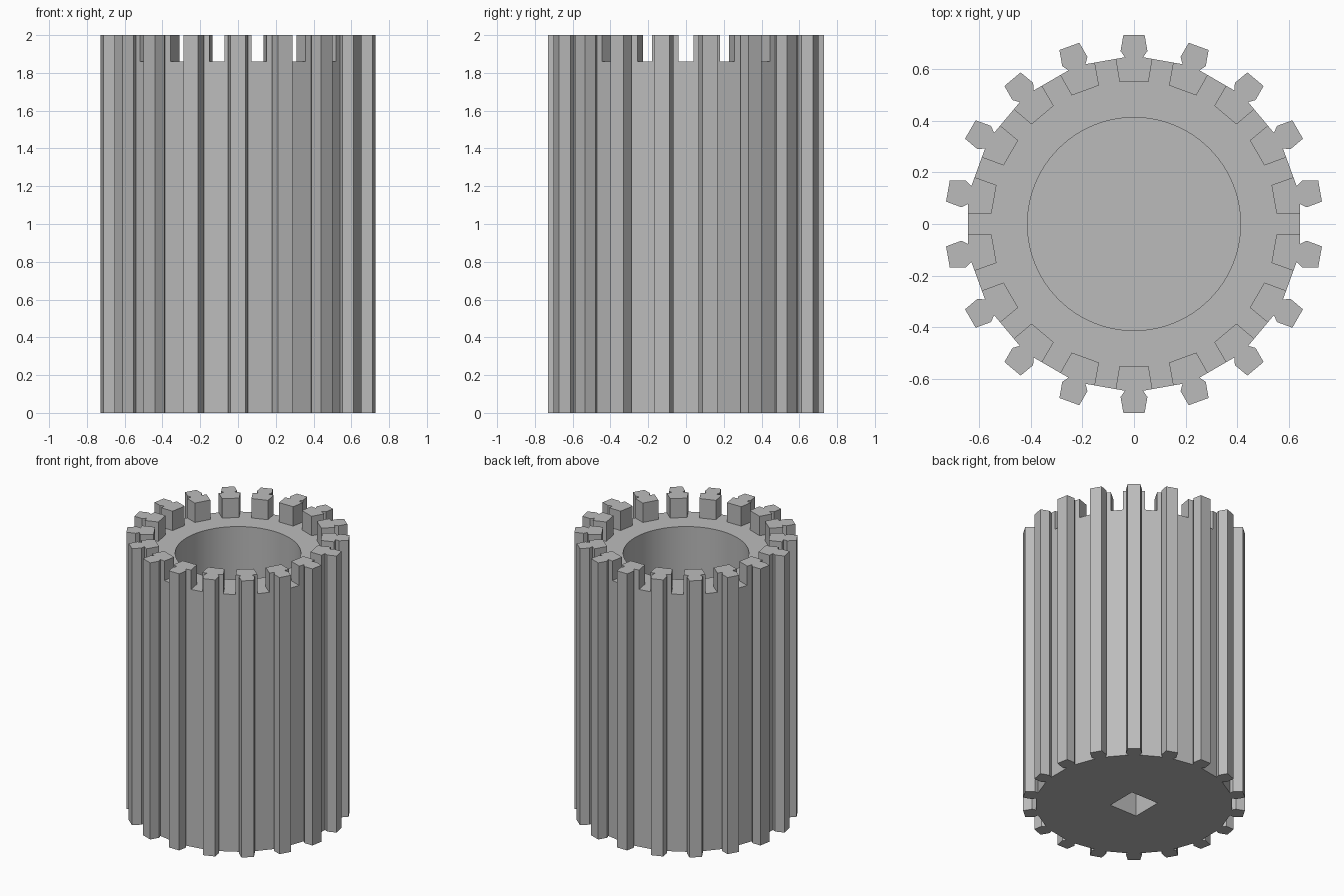
import bpy, bmesh
from math import radians, pi
from mathutils import Matrix, Vector

cube = bpy.data.objects.get("Cube")
if cube:
    bpy.data.objects.remove(cube, do_unlink=True)

TEETH = 18
HEIGHT = 2.0
RIM_Z = 1.86

metal = bpy.data.materials.new("grey_metal")
metal.use_nodes = True
grey = (0.5, 0.5, 0.5, 1)
metal.diffuse_color = grey
metal.node_tree.nodes["Principled BSDF"].inputs["Base Color"].default_value = grey


def around(profile):
    """Repeat a tooth profile, drawn at +y, around the axis."""
    pts = []
    for i in range(TEETH):
        turn = Matrix.Rotation(2 * pi * i / TEETH, 2)
        pts += [turn @ Vector(p) for p in profile]
    return pts


def prism(name, outline, z0, z1):
    bm = bmesh.new()
    base = bm.faces.new([bm.verts.new((p[0], p[1], z0)) for p in outline])
    top = bmesh.ops.extrude_face_region(bm, geom=[base])["geom"]
    bmesh.ops.translate(bm, vec=(0, 0, z1 - z0),
                        verts=[v for v in top if isinstance(v, bmesh.types.BMVert)])
    bmesh.ops.recalc_face_normals(bm, faces=bm.faces)
    mesh = bpy.data.meshes.new(name)
    bm.to_mesh(mesh)
    bm.free()
    mesh.materials.append(metal)
    obj = bpy.data.objects.new(name, mesh)
    bpy.context.collection.objects.link(obj)
    return obj


def circle(radius, count):
    return [Matrix.Rotation(2 * pi * i / count, 2) @ Vector((radius, 0)) for i in range(count)]


# Toothed barrel, full height
tooth = [(0.035, 0.645), (0.052, 0.669), (0.041, 0.731),
         (-0.041, 0.731), (-0.052, 0.669), (-0.035, 0.645)]
barrel = prism("pinion_barrel", around(tooth), 0, HEIGHT)

# Cutters: slots between the top lugs, round bore, square socket underneath
slot = [(0.107, 0.85), (0.056, 0.55), (-0.056, 0.55), (-0.107, 0.85)]
s = 0.11
cutters = [
    prism("slot_cutter", around(slot), RIM_Z, HEIGHT + 0.2),
    prism("bore_cutter", circle(0.412, 96), 0.8, HEIGHT + 0.1),
    prism("socket_cutter", [(s, s), (-s, s), (-s, -s), (s, -s)], -0.1, 0.4),
]

bpy.context.view_layer.objects.active = barrel
for cutter in cutters:
    cutter.hide_render = True
    mod = barrel.modifiers.new(cutter.name, "BOOLEAN")
    mod.operation = "DIFFERENCE"
    mod.solver = "EXACT"
    mod.object = cutter
    bpy.ops.object.modifier_apply(modifier=mod.name)
    bpy.data.objects.remove(cutter, do_unlink=True)

# Smooth bore wall, crisp teeth
for obj in bpy.context.selected_objects:
    obj.select_set(False)
barrel.select_set(True)
bpy.ops.object.shade_smooth_by_angle(angle=radians(10))
